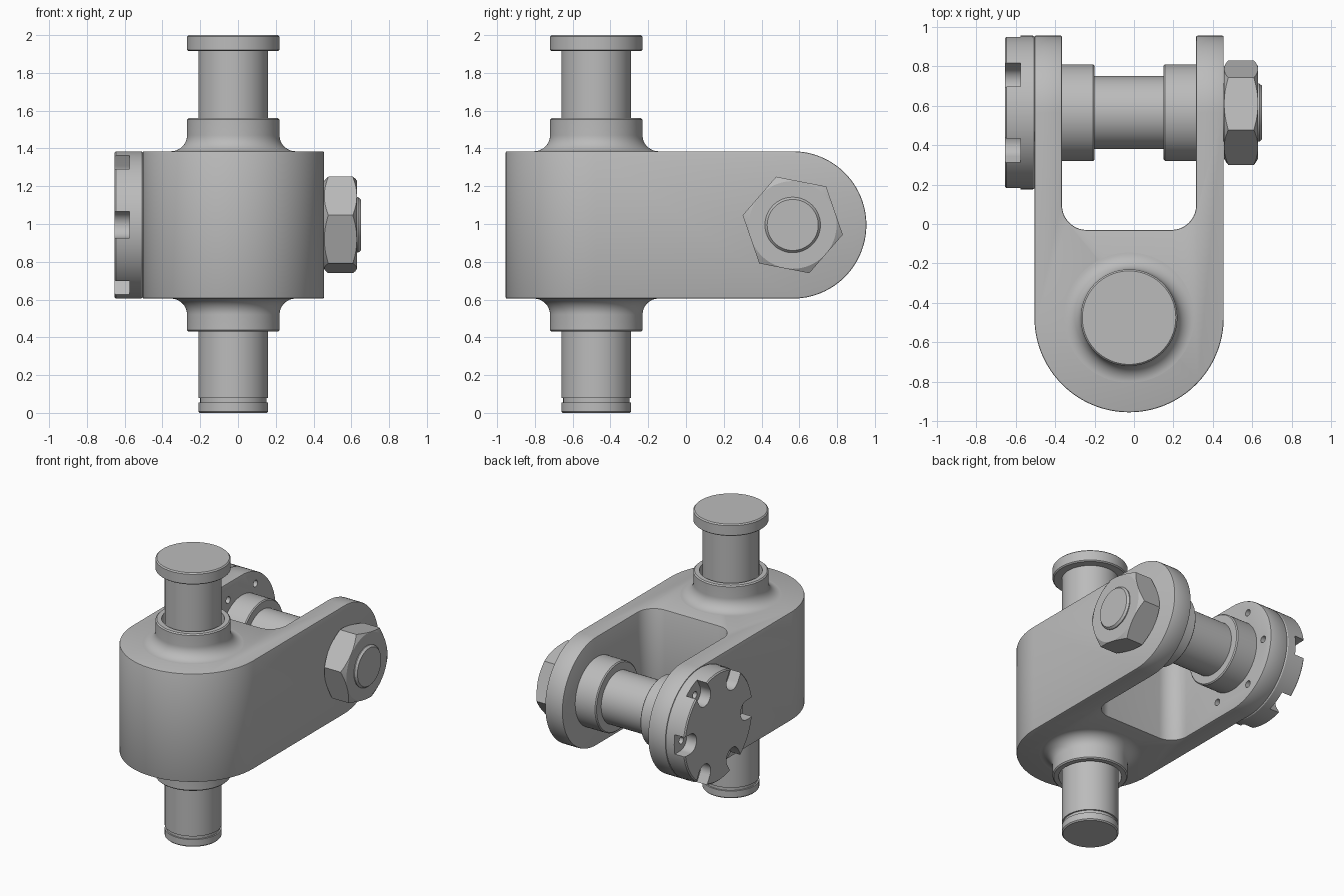
import bpy
import bmesh
from math import cos, sin, radians

if "Cube" in bpy.data.objects:
    bpy.data.objects.remove(bpy.data.objects["Cube"])

STEEL = (0.5, 0.5, 0.5, 1)
steel = bpy.data.materials.new("grey steel")
steel.use_nodes = True
steel.diffuse_color = STEEL
steel.node_tree.nodes["Principled BSDF"].inputs["Base Color"].default_value = STEEL

CX, CY = -0.025, -0.475      # upright pin axis
PY, MID = 0.565, 0.995       # cross bolt axis and mid height
SEG = 96


def arc(u, v, r, start, end, n=24):
    steps = [radians(start + (end - start) * i / n) for i in range(n + 1)]
    return [(u + r * cos(a), v + r * sin(a)) for a in steps]


def rings_to_object(name, rings):
    """Skin a stack of equal rings and cap both ends."""
    bm = bmesh.new()
    loops = [[bm.verts.new(p) for p in ring] for ring in rings]
    for a, b in zip(loops, loops[1:]):
        for i in range(len(a)):
            j = (i + 1) % len(a)
            bm.faces.new((a[i], a[j], b[j], b[i]))
    bm.faces.new(loops[0])
    bm.faces.new(loops[-1])
    bmesh.ops.recalc_face_normals(bm, faces=bm.faces)
    mesh = bpy.data.meshes.new(name)
    bm.to_mesh(mesh)
    bm.free()
    mesh.materials.append(steel)
    obj = bpy.data.objects.new(name, mesh)
    bpy.context.collection.objects.link(obj)
    return obj


def prism(name, outline, low, high, axis):
    def place(u, v, w):
        return (u, v, w) if axis == "z" else (w, u, v)
    return rings_to_object(name, [[place(u, v, w) for u, v in outline] for w in (low, high)])


def lathe(name, profile, axis):
    """Turn (radius, position) pairs about the upright pin or the cross bolt."""
    rings = []
    for r, w in profile:
        if axis == "z":
            rings.append([(u, v, w) for u, v in arc(CX, CY, r, 0, 360, SEG)[:-1]])
        else:
            rings.append([(w, u, v) for u, v in arc(PY, MID, r, 0, 360, SEG)[:-1]])
    return rings_to_object(name, rings)


def apply_modifiers(obj):
    graph = bpy.context.evaluated_depsgraph_get()
    mesh = bpy.data.meshes.new_from_object(obj.evaluated_get(graph))
    obj.modifiers.clear()
    obj.data = mesh


def boolean(obj, cutter, operation):
    mod = obj.modifiers.new("cut", "BOOLEAN")
    mod.operation = operation
    mod.solver = "EXACT"
    mod.object = cutter
    apply_modifiers(obj)
    bpy.data.objects.remove(cutter)


def bevel(obj, width):
    mod = obj.modifiers.new("edge", "BEVEL")
    mod.width = width
    mod.segments = 2
    mod.limit_method = "ANGLE"
    mod.angle_limit = radians(40)
    apply_modifiers(obj)


# Fork body: U shape in plan, trimmed by a round-ended side profile
u_shape = (arc(CX, CY, 0.48, 180, 360, 64)
           + [(0.455, 1.2), (0.315, 1.2)]
           + arc(0.19, 0.095, 0.125, 0, -90, 16)
           + arc(-0.24, 0.095, 0.125, -90, -180, 16)
           + [(-0.365, 1.2), (-0.505, 1.2)])
body = prism("fork_body", u_shape, 0.3, 1.7, "z")
side = [(-1.3, 0.605)] + arc(PY, MID, 0.39, -90, 90, 48) + [(-1.3, 1.385)]
boolean(body, prism("side_trim", side, -1, 1, "x"), "INTERSECT")
bevel(body, 0.007)

# Slotted end cap on the outside of one arm
cap = lathe("end_cap", [(0.382, -0.655), (0.39, -0.647), (0.39, -0.513), (0.384, -0.504)], "x")


def spin(points, degrees):
    c, s = cos(radians(degrees)), sin(radians(degrees))
    return [(PY + u * c - v * s, MID + u * s + v * c) for u, v in points]


slot = arc(0.32, 0, 0.07, 90, 270, 16) + [(0.5, -0.07), (0.5, 0.07)]
hole = arc(0.31, 0, 0.024, 0, 360, 20)[:-1]
for k in range(6):
    boolean(cap, prism("slot_cutter", spin(slot, k * 60), -0.8, -0.575, "x"), "DIFFERENCE")
    for part in (cap, body):
        boolean(part, prism("hole_cutter", spin(hole, k * 60), -0.7, -0.3, "x"), "DIFFERENCE")

# Filleted bosses above and below the body
fillet = [(r, z) for r, z in arc(0.33, 1.47, 0.085, 270, 180, 12)]
boss = [(0.33, 1.375)] + fillet + [(0.245, 1.552), (0.237, 1.56), (0.205, 1.56), (0.2, 1.45)]
lathe("upper_boss", boss, "z")
lathe("lower_boss", [(r, 2 * MID - z) for r, z in boss], "z")

# Upright pin with a flat head and a retaining groove
lathe("upright_pin", [
    (0.177, 0), (0.185, 0.008), (0.185, 0.055), (0.175, 0.055), (0.175, 0.078),
    (0.185, 0.078), (0.185, 1.915), (0.237, 1.915), (0.245, 1.922),
    (0.245, 1.992), (0.237, 2)], "z")

# Cross bolt and its two spacer collars
lathe("cross_bolt", [
    (0.185, -0.5), (0.185, 0.4), (0.147, 0.4), (0.147, 0.636), (0.135, 0.65)], "x")
collar = [(0.245, -0.37), (0.245, -0.207), (0.238, -0.2), (0.18, -0.2)]
lathe("collar_cap_side", collar, "x")
lathe("collar_nut_side", [(r, 2 * CX - x) for r, x in collar], "x")

# Hexagonal nut with chamfered corners
nut = prism("hex_nut", arc(PY, MID, 0.27, 49, 409, 6)[:-1], 0.4, 0.7, "x")
chamfer = lathe("nut_chamfer", [(0.232, 0.456), (0.285, 0.487), (0.285, 0.599), (0.232, 0.63)], "x")
boolean(nut, chamfer, "INTERSECT")

# Smooth the turned surfaces and keep machined edges crisp
for obj in bpy.context.collection.objects:
    if obj.type == "MESH" and steel.name in obj.data.materials:
        bpy.ops.object.select_all(action="DESELECT")
        obj.select_set(True)
        bpy.context.view_layer.objects.active = obj
        bpy.ops.object.shade_smooth_by_angle(angle=radians(25))
